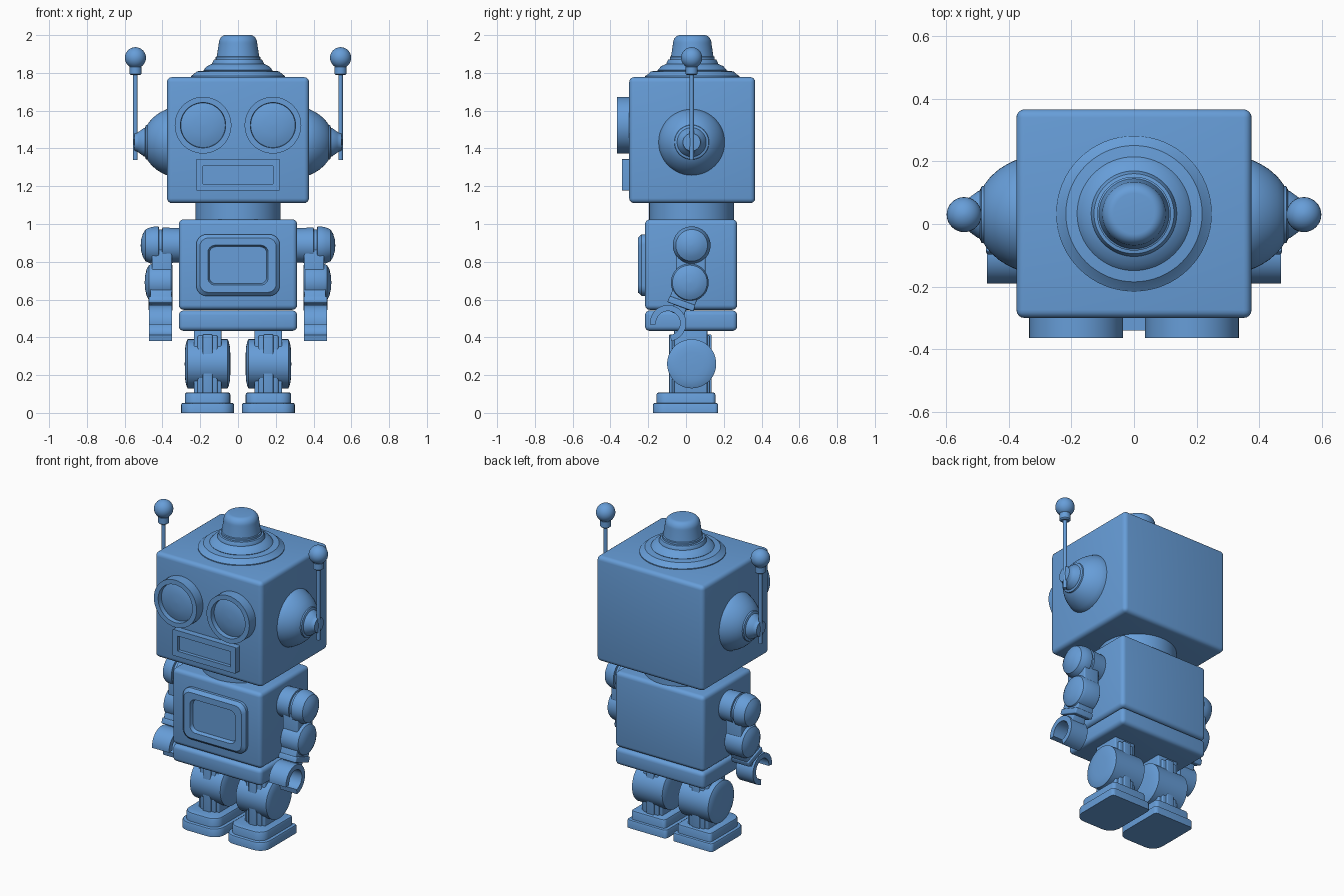
import bpy, bmesh, math
from mathutils import Vector, Matrix

if "Cube" in bpy.data.objects:
    bpy.data.objects.remove(bpy.data.objects["Cube"])

CY = 0.03  # depth centre of the body

blue = bpy.data.materials.new("toy blue")
blue.diffuse_color = (0.135, 0.34, 0.69, 1)
blue.use_nodes = True
blue.node_tree.nodes["Principled BSDF"].inputs["Base Color"].default_value = blue.diffuse_color


def finish(name, bm, bevel=0.0, angle=35):
    bmesh.ops.recalc_face_normals(bm, faces=bm.faces)
    if bevel:
        bmesh.ops.bevel(bm, geom=bm.edges[:], offset=bevel, segments=4,
                        affect='EDGES', profile=0.5)
    me = bpy.data.meshes.new(name)
    bm.to_mesh(me)
    bm.free()
    me.materials.append(blue)
    ob = bpy.data.objects.new(name, me)
    bpy.context.collection.objects.link(ob)
    bpy.ops.object.select_all(action='DESELECT')
    ob.select_set(True)
    bpy.context.view_layer.objects.active = ob
    bpy.ops.object.shade_smooth_by_angle(angle=math.radians(angle))
    return ob


def box(name, c, size, bevel=0.0, tilt=0.0):
    bm = bmesh.new()
    m = (Matrix.Translation(c) @ Matrix.Rotation(tilt, 4, 'X')
         @ Matrix.Diagonal((*size, 1)))
    bmesh.ops.create_cube(bm, size=1, matrix=m)
    return finish(name, bm, bevel)


def loft(name, rings, closed=False):
    """Skin a stack of equal-length loops; cap the ends unless closed."""
    bm = bmesh.new()
    vs = [[bm.verts.new(p) for p in r] for r in rings]
    n = len(rings[0])
    pairs = list(zip(vs, vs[1:])) + ([(vs[-1], vs[0])] if closed else [])
    for a, b in pairs:
        for i in range(n):
            j = (i + 1) % n
            bm.faces.new((a[i], a[j], b[j], b[i]))
    if not closed:
        bm.faces.new(vs[0])
        bm.faces.new(vs[-1])
    return finish(name, bm)


def lathe(name, loc, axis, profile, n=48):
    """Turn (radius, distance) points around an axis."""
    q = Vector(axis).to_track_quat('Z', 'Y')
    rings = [[Vector(loc) + q @ Vector((r * math.cos(a), r * math.sin(a), t))
              for a in (2 * math.pi * i / n for i in range(n))]
             for r, t in ((max(r, 0.003), t) for r, t in profile)]
    return loft(name, rings)


def rrect(w, h, radii, n=6):
    """Rounded rectangle outline; radii for ++, -+, --, +- corners."""
    pts = []
    for k, (sx, sy) in enumerate(((1, 1), (-1, 1), (-1, -1), (1, -1))):
        r = radii[k]
        for i in range(n + 1):
            a = math.pi / 2 * (k + i / n)
            pts.append((sx * (w - r) + r * math.cos(a), sy * (h - r) + r * math.sin(a)))
    return pts


def plate(name, cz, steps):
    """Front plate from (half width, half height, corner radius, y) steps."""
    loft(name, [[(u, y, cz + v) for u, v in rrect(w, h, [r] * 4)]
                for w, h, r, y in steps])


def arc(r0, t0, r1, t1, n=8):
    """Quarter-ellipse profile from (r0, t0) rim to (r1, t1) crown."""
    return [(r1 + (r0 - r1) * math.cos(k * math.pi / 2 / n),
             t0 + (t1 - t0) * math.sin(k * math.pi / 2 / n)) for k in range(n + 1)]


# head, neck, torso, waist
box("head", (0, 0.033, 1.444), (0.752, 0.667, 0.667), 0.026)
lathe("neck", (0, CY, 0), (0, 0, 1), [(0.225, 1.0), (0.225, 1.13)])
box("torso", (0, 0.027, 0.785), (0.626, 0.488, 0.478), 0.025)
box("waist", (0, 0.027, 0.488), (0.626, 0.488, 0.108), 0.025)

# stepped dome and cap on the head
lathe("head_dome", (0, 0.033, 0), (0, 0, 1),
      [(0.249, 1.76), (0.249, 1.783), (0.235, 1.793), (0.218, 1.808), (0.18, 1.812),
       (0.182, 1.815), (0.165, 1.835), (0.137, 1.848), (0.137, 1.852), (0.128, 1.87),
       (0.118, 1.872), (0.118, 1.885), (0.112, 1.888)]
      + arc(0.102, 1.955, 0.065, 2.0) + [(0, 2.0)], 64)

# mouth and chest panel with recessed centres
plate("mouth", 1.26, [(0.222, 0.083, 0.006, -0.28), (0.222, 0.083, 0.006, -0.34),
                      (0.187, 0.048, 0.004, -0.34), (0.187, 0.048, 0.004, -0.318)])
plate("chest_panel", 0.782, [(0.221, 0.163, 0.055, -0.2), (0.221, 0.163, 0.055, -0.235),
                             (0.202, 0.144, 0.045, -0.255), (0.16, 0.106, 0.04, -0.255),
                             (0.152, 0.098, 0.035, -0.232)])

for s, side in ((-1, "left"), (1, "right")):
    out = (s, 0, 0)
    # eye with rim and shallow domed lens
    lathe(side + "_eye", (s * 0.185, 0, 1.523), (0, -1, 0),
          [(0.15, 0.28), (0.15, 0.365), (0.12, 0.365), (0.118, 0.335),
           (0.09, 0.344), (0.05, 0.35), (0, 0.352)])
    # ear cone
    lathe(side + "_ear", (0, CY, 1.433), out,
          [(0.175, 0.36), (0.175, 0.377), (0.162, 0.405), (0.145, 0.432), (0.122, 0.458),
           (0.098, 0.477), (0.092, 0.48), (0.09, 0.488), (0.077, 0.492), (0.074, 0.5),
           (0.056, 0.525), (0.05, 0.532), (0.046, 0.548), (0, 0.55)])
    # antenna: rod, collar and ball
    ax = s * 0.543
    lathe(side + "_antenna_rod", (ax, CY, 0), (0, 0, 1), [(0.012, 1.34), (0.012, 1.82)], 16)
    lathe(side + "_antenna_collar", (ax, CY, 0), (0, 0, 1),
          [(0.024, 1.788), (0.032, 1.795), (0.032, 1.832), (0.026, 1.84)], 24)
    lathe(side + "_antenna_ball", (ax, CY, 1.88), (0, 0, 1),
          [(0.056 * math.sin(math.pi * k / 16), -0.056 * math.cos(math.pi * k / 16))
           for k in range(17)], 32)

    # shoulder drum with groove and rounded end
    lathe(side + "_shoulder", (0, CY, 0.887), out,
          [(0.09, 0.3), (0.095, 0.4), (0.085, 0.402), (0.085, 0.418), (0.099, 0.42),
           (0.1, 0.44), (0.095, 0.465), (0.084, 0.49), (0.06, 0.504), (0.03, 0.513), (0, 0.515)])
    # upper arm, elbow disc, forearm and cuff
    box(side + "_upper_arm", (s * 0.403, 0.025, 0.765), (0.106, 0.155, 0.2), 0.008)
    lathe(side + "_elbow", (0, 0.02, 0.69), out,
          [(0.092, 0.348), (0.1, 0.355), (0.1, 0.455), (0.092, 0.472),
           (0.07, 0.484), (0.04, 0.491), (0, 0.494)])
    tilt = -0.345
    box(side + "_forearm", (s * 0.408, -0.005, 0.63), (0.112, 0.14, 0.13), 0.006, tilt)
    box(side + "_cuff", (s * 0.41, -0.024, 0.578), (0.125, 0.146, 0.035), 0.006, tilt)
    box(side + "_wrist", (s * 0.41, -0.035, 0.55), (0.09, 0.07, 0.06), 0.005, tilt)
    # C-shaped claw hand, open towards the lower front
    rings = []
    for k in range(33):
        a = math.radians(-80 + 265 * k / 32)
        rings.append([(s * x, -0.095 + r * math.cos(a), 0.475 + r * math.sin(a))
                      for x, r in ((0.35, 0.064), (0.35, 0.096), (0.47, 0.096), (0.47, 0.064))])
    loft(side + "_claw_hand", rings)

    # leg: column, front and back ridges, side discs
    lx = s * 0.161
    box(side + "_leg_column", (lx, 0.025, 0.265), (0.146, 0.175, 0.36), 0.008)
    box(side + "_leg_ridge", (lx, 0.023, 0.255), (0.052, 0.225, 0.32), 0.006)
    box(side + "_leg_block", (lx, 0.025, 0.255), (0.105, 0.2, 0.31), 0.008)
    half = [(0.13, 0.106), (0.118, 0.112), (0.09, 0.118), (0.06, 0.12), (0, 0.121)]
    lathe(side + "_leg_disc", (lx, CY, 0.26), out,
          [(r, -t) for r, t in reversed(half)] + half)
    # foot: stepped sole with rounded toe corners
    for part, w, y0, y1, z0, z1, r in (("sole", 0.14, -0.175, 0.17, 0, 0.053, 0.07),
                                       ("foot_top", 0.12, -0.156, 0.155, 0.04, 0.108, 0.06)):
        rings = []
        for inset, z in ((0, z0), (0, z1 - 0.01), (0.003, z1 - 0.003), (0.01, z1)):
            rings.append([(lx + u, (y0 + y1) / 2 + v, z) for u, v in
                          rrect(w - inset, (y1 - y0) / 2 - inset, (0.02, 0.02, r, r))])
        loft(side + "_" + part, rings)
